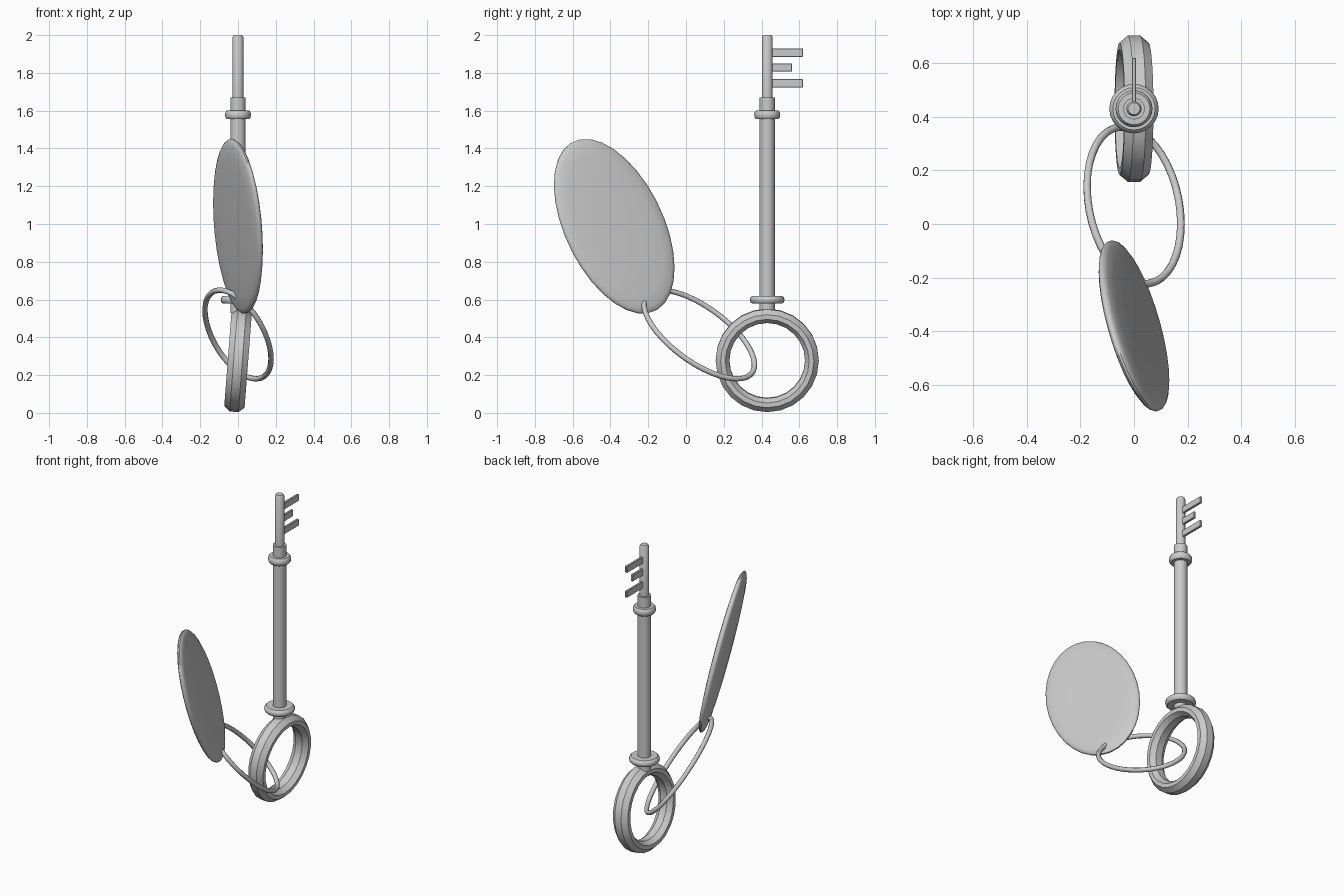
import bpy, bmesh, math
from mathutils import Vector, Matrix

if "Cube" in bpy.data.objects:
    bpy.data.objects.remove(bpy.data.objects["Cube"])

KEY = Vector((0, 0.43, 0))   # vertical axis of the key


def finish(name, bm, angle=35):
    bmesh.ops.recalc_face_normals(bm, faces=bm.faces)
    me = bpy.data.meshes.new(name)
    bm.to_mesh(me)
    bm.free()
    ob = bpy.data.objects.new(name, me)
    bpy.context.collection.objects.link(ob)
    bpy.ops.object.select_all(action='DESELECT')
    ob.select_set(True)
    bpy.context.view_layer.objects.active = ob
    bpy.ops.object.shade_smooth_by_angle(angle=math.radians(angle))
    return ob


def lathe(name, profile, matrix, segments=24, closed=False, angle=35):
    """Spin (radius, height) points about z, then place with a matrix."""
    bm = bmesh.new()
    rows = []
    for r, h in profile:
        if r == 0:
            rows.append([bm.verts.new((0, 0, h))] * segments)
        else:
            rows.append([bm.verts.new((r * math.cos(t), r * math.sin(t), h))
                         for t in (2 * math.pi * i / segments for i in range(segments))])
    pairs = list(zip(rows, rows[1:])) + ([(rows[-1], rows[0])] if closed else [])
    for a, b in pairs:
        for i in range(segments):
            j = (i + 1) % segments
            bm.faces.new(list(dict.fromkeys((a[i], a[j], b[j], b[i]))))
    bm.transform(matrix)
    return finish(name, bm, angle)


def columns(x, y, z, origin):
    """Matrix from three axis vectors and an origin."""
    m = Matrix((x, y, z)).transposed().to_4x4()
    m.translation = origin
    return m


def collar(name, z, radius, half):
    lathe(name, [(0, z - half), (radius * 0.86, z - half), (radius * 0.96, z - half * 0.6),
                 (radius, z), (radius * 0.96, z + half * 0.6),
                 (radius * 0.86, z + half), (0, z + half)], Matrix.Translation(KEY))


# Key shaft, stepped down to the thin tip
lathe("shaft", [(0, 0.53), (0.04, 0.53), (0.04, 1.67), (0.028, 1.67),
                (0.028, 1.99), (0.022, 2.0), (0, 2.0)], Matrix.Translation(KEY))
collar("lower_collar", 0.599, 0.092, 0.021)
collar("upper_collar", 1.578, 0.069, 0.023)

# Bow: thick faceted ring, leaning slightly sideways
lathe("bow", [(0.273, -0.023), (0.273, 0.023), (0.247, 0.054), (0.222, 0.054),
              (0.2, 0.023), (0.2, -0.023), (0.222, -0.054), (0.247, -0.054)],
      Matrix.Translation(KEY + Vector((0, 0, 0.278)))
      @ Matrix.Rotation(math.radians(94.4), 4, 'Y'), closed=True)

# Teeth
for i, (z, end) in enumerate([(1.907, 0.62), (1.829, 0.562), (1.745, 0.62)]):
    bm = bmesh.new()
    bmesh.ops.create_cube(bm, size=1)
    start = KEY.y + 0.015
    bm.transform(Matrix.Translation((0, (start + end) / 2, z))
                 @ Matrix.Diagonal((0.016, end - start, 0.044, 1)))
    bmesh.ops.bevel(bm, geom=bm.edges[:], offset=0.003, segments=1, affect='EDGES')
    finish(f"tooth_{i + 1}", bm, 30)

# Oval wire link joining the bow and the tag
centre = Vector((0, 0.07, 0.415))
u, v = Vector((0, 0.2846, -0.1966)), Vector((0.175, -0.0695, -0.1286))
curve = bpy.data.curves.new("link", 'CURVE')
curve.dimensions = '3D'
curve.bevel_depth = 0.0145
curve.bevel_resolution = 2
N = 40
spline = curve.splines.new('POLY')
spline.points.add(N - 1)
spline.use_cyclic_u = True
for i, p in enumerate(spline.points):
    t = 2 * math.pi * i / N
    p.co = (*(centre + u * math.cos(t) + v * math.sin(t)), 1)
link = bpy.data.objects.new("link", curve)
bpy.context.collection.objects.link(link)
bpy.ops.object.select_all(action='DESELECT')
link.select_set(True)
bpy.context.view_layer.objects.active = link
bpy.ops.object.convert(target='MESH')

# Oval tag: thin disc with a rounded rim and gently domed faces
u, v = Vector((0, 0.2275, -0.442)), Vector((0.1229, -0.2221, -0.1343))
normal = Vector((0.902, 0.3826, 0.198)).normalized()
half = [(0, 0.03), (0.5, 0.028), (0.8, 0.024), (0.94, 0.018), (0.985, 0.011), (1, 0.004)]
lathe("tag", half + [(r, -h) for r, h in reversed(half)],
      columns(u, v, normal, Vector((0, -0.38, 0.988))), segments=32, angle=40)
